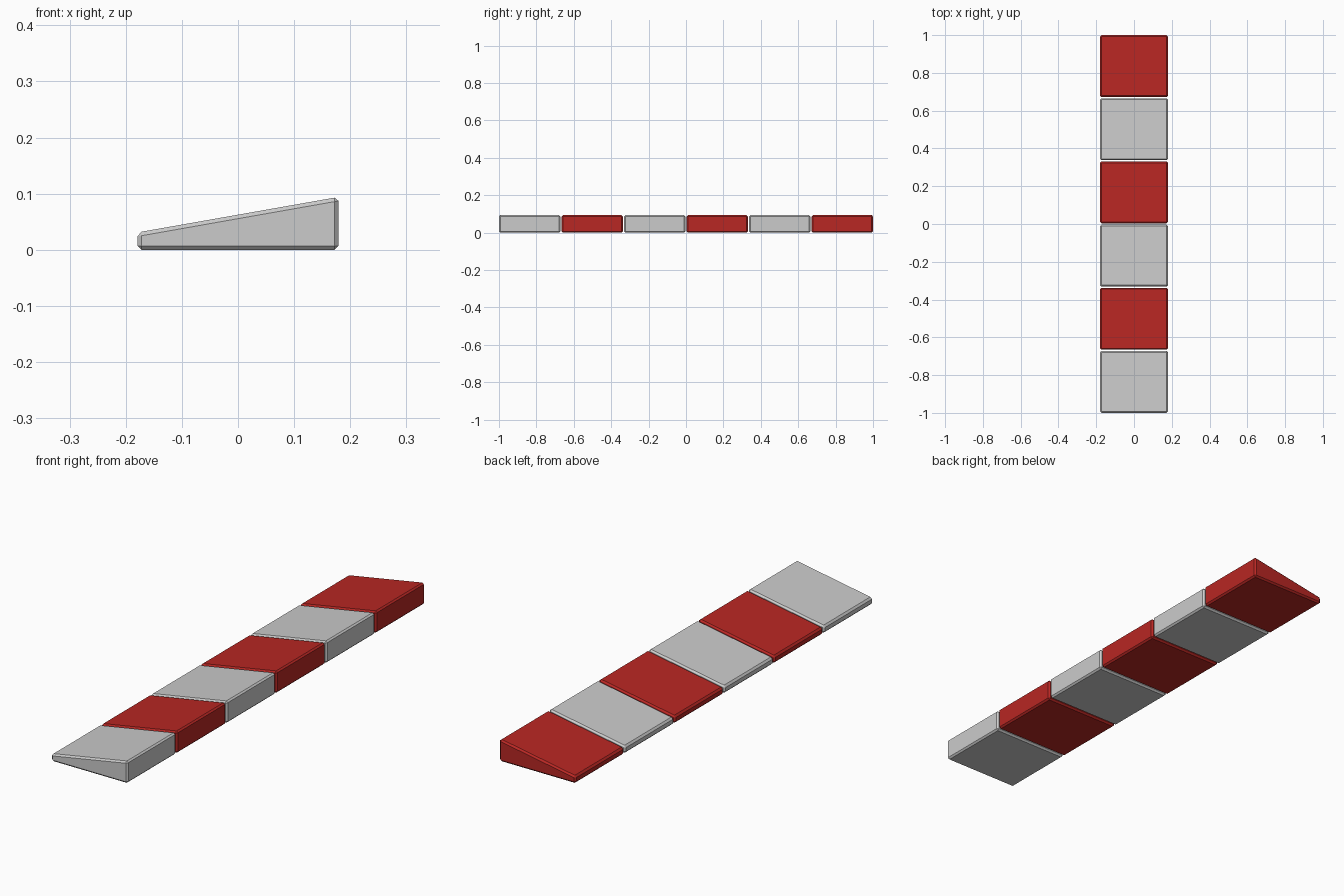
import bpy, bmesh

if "Cube" in bpy.data.objects:
    bpy.data.objects.remove(bpy.data.objects["Cube"])

PITCH, LENGTH = 0.3344, 0.328
PROFILE = [(-0.179, 0), (0.179, 0), (0.179, 0.0942), (-0.179, 0.031)]


def material(name, color):
    mat = bpy.data.materials.new(name)
    mat.diffuse_color = color
    mat.use_nodes = True
    mat.node_tree.nodes["Principled BSDF"].inputs["Base Color"].default_value = mat.diffuse_color
    return mat


red = material("red_paint", (0.48, 0.02, 0.017, 1))
white = material("white_paint", (0.63, 0.63, 0.6, 1))


def wedge(name, y, mat):
    # Extruded wedge profile with chamfered edges
    bm = bmesh.new()
    face = bm.faces.new([bm.verts.new((x, y - LENGTH / 2, z)) for x, z in PROFILE])
    ext = bmesh.ops.extrude_face_region(bm, geom=[face])["geom"]
    bmesh.ops.translate(bm, vec=(0, LENGTH, 0),
                        verts=[v for v in ext if isinstance(v, bmesh.types.BMVert)])
    bmesh.ops.recalc_face_normals(bm, faces=bm.faces[:])
    bmesh.ops.bevel(bm, geom=bm.edges[:], offset=0.007, segments=1,
                    affect='EDGES', profile=0.5)
    mesh = bpy.data.meshes.new(name)
    bm.to_mesh(mesh)
    bm.free()
    mesh.materials.append(mat)
    bpy.context.collection.objects.link(bpy.data.objects.new(name, mesh))


# Alternating kerb blocks, white at the front end
for i in range(6):
    label, mat = (("white", white), ("red", red))[i % 2]
    wedge(f"{label}_kerb_block_{i // 2 + 1}", (i - 2.5) * PITCH, mat)
